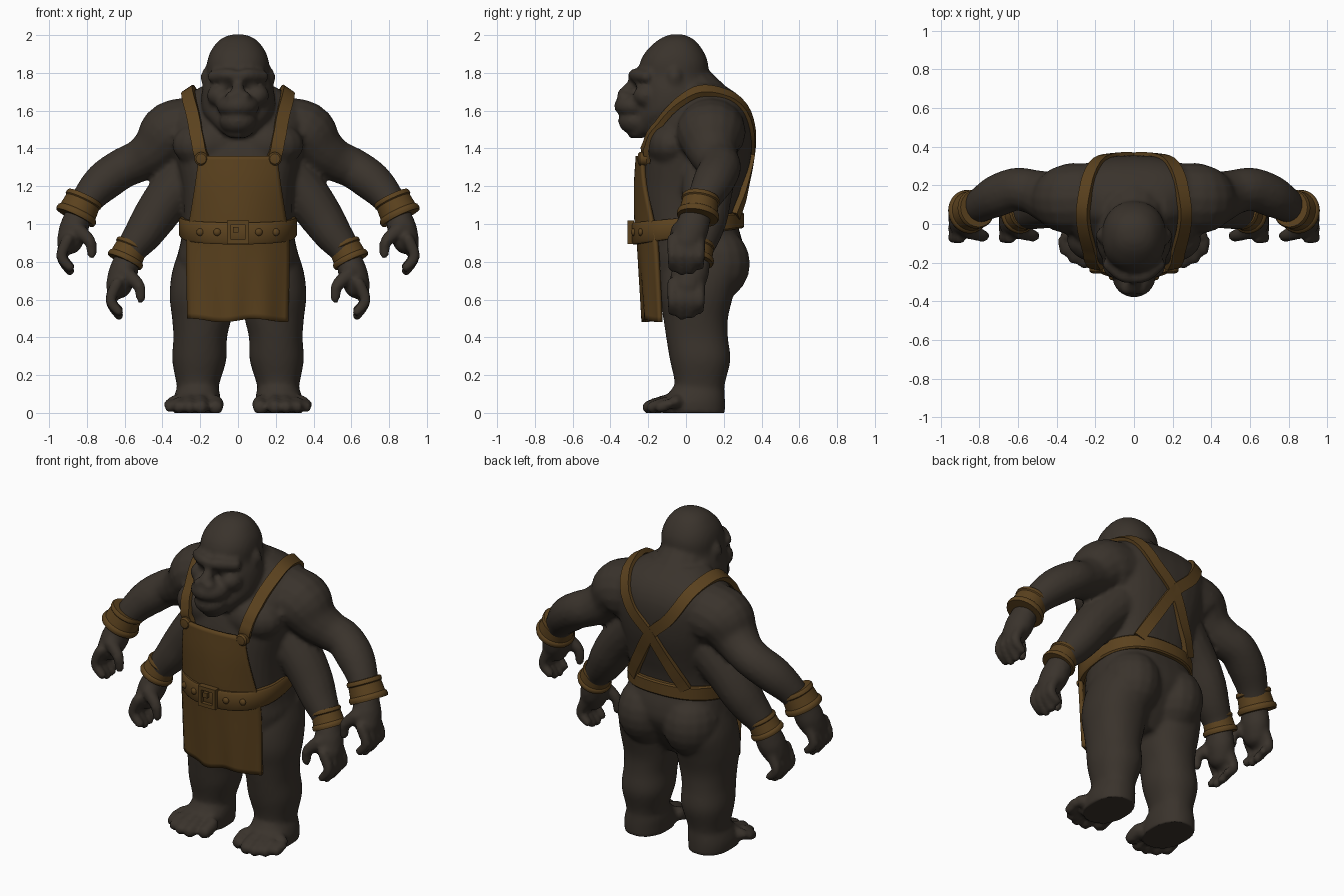
import bpy
import bmesh
from math import sin, cos, pi, radians
from mathutils import Vector, Matrix
from mathutils.bvhtree import BVHTree

cube = bpy.data.objects.get("Cube")
if cube:
    bpy.data.objects.remove(cube, do_unlink=True)


def make_material(name, colour):
    mat = bpy.data.materials.new(name)
    mat.use_nodes = True
    mat.diffuse_color = colour
    mat.node_tree.nodes["Principled BSDF"].inputs["Base Color"].default_value = colour
    return mat


fur = make_material("dark fur", (0.042, 0.033, 0.025, 1))
leather = make_material("brown leather", (0.105, 0.054, 0.013, 1))
leather_parts = []


def finish(bm, name, mat):
    bmesh.ops.recalc_face_normals(bm, faces=bm.faces)
    mesh = bpy.data.meshes.new(name)
    bm.to_mesh(mesh)
    bm.free()
    mesh.materials.append(mat)
    obj = bpy.data.objects.new(name, mesh)
    bpy.context.collection.objects.link(obj)
    if mat == leather:
        leather_parts.append(obj)
    return obj


def spline(pts, steps=5):
    """Smooth curve through tuples of any length."""
    out = []
    last = len(pts) - 1
    for i in range(last):
        quad = [pts[max(i - 1, 0)], pts[i], pts[i + 1], pts[min(i + 2, last)]]
        for k in range(steps):
            t = k / steps
            out.append([b + 0.5 * t * (c - a + t * (2 * a - 5 * b + 4 * c - d
                        + t * (3 * (b - c) + d - a))) for a, b, c, d in zip(*quad)])
    return out + [list(pts[-1])]


def loft(bm, rings, loop=False):
    rows = [[bm.verts.new(p) for p in ring] for ring in rings]
    n = len(rows[0])
    pairs = list(zip(rows, rows[1:])) + ([(rows[-1], rows[0])] if loop else [])
    for a, b in pairs:
        for i in range(n):
            j = (i + 1) % n
            bm.faces.new((a[i], a[j], b[j], b[i]))
    if not loop:
        bm.faces.new(rows[0])
        bm.faces.new(rows[-1])


def oval(angle, power):
    return [(1 if v > 0 else -1) * abs(v) ** (2 / power) for v in (cos(angle), sin(angle))]


def stack(bm, rows, s=1, power=2.2, sides=32):
    """Level oval rings: z, centre x, half width, front y, back y."""
    rings = []
    for z, cx, rx, front, back in spline(rows, 4):
        ring = []
        for i in range(sides):
            u, v = oval(2 * pi * i / sides, power)
            ring.append((s * (cx + rx * u), (front + back + (back - front) * v) / 2, z))
        rings.append(ring)
    loft(bm, rings)


def ball(bm, centre, size, s=1):
    x, y, z = centre
    mat = Matrix.Translation((s * x, y, z)) @ Matrix.Diagonal((*size, 1))
    bmesh.ops.create_uvsphere(bm, u_segments=16, v_segments=10, radius=1, matrix=mat)


def limb(bm, pts, s=1, flat=1.0, sides=16):
    """Round-ended tube through points of x, y, z, radius."""
    path = spline(pts, 4)
    rings = []
    for i, (x, y, z, r) in enumerate(path):
        a, b = path[max(i - 1, 0)], path[min(i + 1, len(path) - 1)]
        tangent = (Vector(b[:3]) - Vector(a[:3])).normalized()
        ref = Vector((0, 0, 1)) if abs(tangent.y) > 0.8 else Vector((0, 1, 0))
        u = ref.cross(tangent).normalized()
        v = tangent.cross(u)
        ring = [Vector((x, y, z)) + r * (u * cos(t) + flat * v * sin(t))
                for t in (2 * pi * k / sides for k in range(sides))]
        rings.append([(s * p.x, p.y, p.z) for p in ring])
    loft(bm, rings)
    for x, y, z, r in (pts[0], pts[-1]):
        ball(bm, (x, y, z), (r, r * flat, r), s)


def lathe(bm, centre, axis, profile, sides=32):
    """Turned solid: profile of distance along axis, radius."""
    turn = Vector(axis).to_track_quat("Z", "Y")
    loft(bm, [[Vector(centre) + turn @ Vector((r * cos(t), r * sin(t), h))
               for t in (2 * pi * k / sides for k in range(sides))] for h, r in profile])


def hand(bm, dx, dz, s):
    limb(bm, [(.85 + dx, .05, 1.04 + dz, .07), (.87 + dx, .03, .97 + dz, .078),
              (.89 + dx, .01, .91 + dz, .07)], s, 1.15)
    for y, drop in ((-.07, .02), (-.022, 0), (.026, .005), (.072, .03)):
        limb(bm, [(.9 + dx, y, .92 + dz, .032), (.935 + dx, y, .83 + dz, .029),
                  (.89 + dx, y, .75 + drop + dz, .025)], s)
    limb(bm, [(.85 + dx, -.04, .97 + dz, .04), (.785 + dx, -.06, .91 + dz, .032),
              (.775 + dx, -.06, .84 + dz, .025)], s)


# Body: torso, head, limbs fused into one smooth skin
bm = bmesh.new()
stack(bm, [(.56, 0, .16, -.12, .15), (.66, 0, .27, -.17, .22), (.8, 0, .32, -.19, .3),
           (.9, 0, .305, -.2, .3), (1, 0, .29, -.22, .275), (1.1, 0, .29, -.23, .285),
           (1.2, 0, .3, -.23, .31), (1.35, 0, .33, -.215, .345), (1.5, 0, .355, -.17, .355),
           (1.6, 0, .34, -.1, .335), (1.68, 0, .27, -.03, .28), (1.74, 0, .17, -.02, .19)],
      power=2.6)
limb(bm, [(0, .1, 1.55, .21), (0, .03, 1.66, .18), (0, -.04, 1.76, .15)])
stack(bm, [(1.455, 0, .045, -.31, -.23), (1.51, 0, .115, -.28, -.08), (1.58, 0, .18, -.26, .05),
           (1.65, 0, .195, -.25, .1), (1.72, 0, .188, -.25, .112), (1.78, 0, .168, -.25, .117),
           (1.85, 0, .165, -.245, .117), (1.91, 0, .147, -.215, .095),
           (1.965, 0, .108, -.16, .055), (1.992, 0, .068, -.115, .015), (2.004, 0, .025, -.08, -.02)])
limb(bm, [(-.13, -.21, 1.78, .033), (-.06, -.265, 1.79, .034), (0, -.275, 1.782, .032),
          (.06, -.265, 1.79, .034), (.13, -.21, 1.78, .033)])
limb(bm, [(0, -.26, 1.77, .028), (0, -.29, 1.73, .03), (0, -.325, 1.685, .04)])
ball(bm, (0, -.27, 1.625), (.115, .112, .07))
ball(bm, (0, -.26, 1.545), (.1, .1, .075))
for s in (1, -1):
    ball(bm, (.035, -.33, 1.675), (.032, .038, .028), s)
    ball(bm, (.065, -.24, 1.74), (.03, .03, .024), s)
    ball(bm, (.1, -.21, 1.68), (.065, .07, .06), s)
    ball(bm, (.175, -.06, 1.775), (.022, .035, .05), s)
    ball(bm, (.15, -.08, 1.42), (.2, .13, .13), s)
    ball(bm, (.155, .15, .79), (.17, .19, .2), s)
    # arms
    limb(bm, [(.22, .14, 1.5, .17), (.35, .13, 1.475, .175), (.44, .14, 1.39, .133),
              (.52, .165, 1.335, .112), (.61, .18, 1.295, .107), (.71, .145, 1.225, .105),
              (.79, .1, 1.14, .087), (.85, .06, 1.04, .07)], s, 1.04)
    limb(bm, [(.24, .12, 1.28, .14), (.36, .11, 1.15, .126), (.44, .1, 1.04, .116),
              (.5, .08, .95, .103), (.56, .06, .87, .084), (.59, .05, .8, .07)], s, 1.05)
    hand(bm, 0, 0, s)
    hand(bm, -.26, -.235, s)
    # legs and feet
    stack(bm, [(.06, .215, .1, -.07, .195), (.16, .212, .115, -.06, .207),
               (.28, .205, .143, -.085, .235), (.4, .2, .142, -.105, .222),
               (.5, .192, .157, -.12, .222), (.62, .19, .172, -.14, .25),
               (.74, .185, .165, -.13, .28), (.84, .17, .15, -.1, .25)], s)
    stack(bm, [(-.015, .22, .122, -.125, .205), (.05, .22, .127, -.125, .207),
               (.1, .215, .12, -.095, .205), (.16, .21, .1, -.05, .2)], s)
    for x, y, r in ((.118, -.155, .04), (.195, -.195, .037), (.255, -.198, .034),
                    (.311, -.175, .033), (.358, -.135, .03)):
        limb(bm, [(.13 + x * .4, -.04, .06, .05), (x, y + .07, .055, r), (x, y, .03, r)], s)
body = finish(bm, "body", fur)
remesh = body.modifiers.new("fuse", "REMESH")
remesh.mode = "VOXEL"
remesh.voxel_size = 0.015
remesh.use_smooth_shade = True
relax = body.modifiers.new("relax", "SMOOTH")
relax.factor = 0.5
relax.iterations = 2
graph = bpy.context.evaluated_depsgraph_get()
skin = bpy.data.meshes.new_from_object(body.evaluated_get(graph))
body.modifiers.clear()
body.data = skin
for vert in skin.vertices:
    vert.co.z = max(vert.co.z, 0)
bm = bmesh.new()
bm.from_mesh(skin)
tree = BVHTree.FromBMesh(bm)
bm.free()

# Wrist cuffs
band = [(-.066, .06), (-.066, .096), (-.056, .102), (-.042, .102), (-.036, .096), (.022, .102),
        (.028, .11), (.044, .114), (.058, .109), (.06, .06)]
for name, centre, scale in (("upper_cuff", (.838, .07, 1.085), 1), ("lower_cuff", (.58, .055, .845), .88)):
    for side, s in (("left", 1), ("right", -1)):
        bm = bmesh.new()
        x, y, z = centre
        lathe(bm, (s * x, y, z), (s * .42, -.15, -.88), [(h * scale, r * scale) for h, r in band])
        finish(bm, side + "_" + name, leather)

# Apron: curved sheet of z, half width, centre y, side sweep
bm = bmesh.new()
rows = []
for z, half, yc, bend in spline([(1.36, .205, -.255, .025), (1.2, .225, -.265, .05),
                                 (1, .255, -.262, .09), (.9, .268, -.25, .095),
                                 (.7, .267, -.235, .09), (.49, .262, -.218, .08)]):
    fold = max(0, .95 - z) * .02
    us = [k / 12 - 1 for k in range(25)]
    rows.append([bm.verts.new((u * half, yc + bend * u * u + fold * sin(9 * u),
                               z + fold * sin(5 * u))) for u in us])
for a, b in zip(rows, rows[1:]):
    for i in range(24):
        bm.faces.new((a[i], a[i + 1], b[i + 1], b[i]))
apron = finish(bm, "apron", leather)
thick = apron.modifiers.new("thickness", "SOLIDIFY")
thick.thickness = 0.022
thick.offset = 0

# Shoulder straps, laid over the skin and crossing at the back
path = spline([(.195, -.25, 1.33), (.215, -.2, 1.45), (.24, -.11, 1.58), (.266, 0, 1.68),
               (.26, .12, 1.71), (.225, .25, 1.66), (.13, .345, 1.5), (0, .355, 1.37),
               (-.1, .32, 1.2), (-.19, .28, 1.04)])
for side, s in (("left", 1), ("right", -1)):
    spots, normals = [], []
    for x, y, z in path:
        p = Vector((s * x, y, z))
        hit, normal, _, _ = tree.find_nearest(p)
        gap = (p - hit).dot(normal)
        spots.append(p + normal * (min(max(gap, .008), .025) - gap))
        normals.append(normal)
    rings = []
    for i, p in enumerate(spots):
        up = sum(normals[max(i - 3, 0):i + 4], Vector((0, 0, 0))).normalized()
        along = spots[min(i + 1, len(spots) - 1)] - spots[max(i - 1, 0)]
        across = along.cross(up).normalized() * .034
        rings.append([p - across - up * .02, p + across - up * .02,
                      p + across + up * .01, p - across + up * .01])
    bm = bmesh.new()
    loft(bm, rings)
    finish(bm, side + "_strap", leather)
    bm = bmesh.new()
    lathe(bm, (s * .195, -.23, 1.345), (0, -1, 0), [(-.02, .036), (.014, .036), (.024, .027), (.026, .01)], 20)
    finish(bm, side + "_strap_button", leather)

# Belt, higher at the back
bm = bmesh.new()
rings = []
for i in range(72):
    u, v = oval(2 * pi * i / 72, 2.4)
    z = .985 + .035 * v
    tall = .05 - .008 * v
    rings.append([((.28 + d) * u, .01 + (.266 + d) * v, z + tall * h)
                  for d, h in ((0, -1), (.024, -1), (.032, -.8), (.032, .8), (.024, 1), (0, 1))])
loft(bm, rings, loop=True)
finish(bm, "belt", leather)

# Buckle frame and belt studs
bm = bmesh.new()
for x, z, w, h in ((-.048, 0, .022, .124), (.048, 0, .022, .124), (0, .051, .1, .022),
                   (0, -.051, .1, .022), (-.012, .012, .03, .03)):
    mat = Matrix.Translation((x, -.292, .957 + z)) @ Matrix.Diagonal((w, .036, h, 1))
    bmesh.ops.create_cube(bm, size=1, matrix=mat)
finish(bm, "buckle", leather)
bm = bmesh.new()
for s in (1, -1):
    for x, y in ((.11, -.277), (.2, -.24)):
        ball(bm, (x, y, .957), (.02, .014, .02), s)
finish(bm, "belt_studs", leather)

# Soft shading with crisp leather edges
bpy.ops.object.select_all(action="DESELECT")
for part in leather_parts:
    part.select_set(True)
bpy.context.view_layer.objects.active = apron
bpy.ops.object.shade_smooth_by_angle(angle=radians(40))
